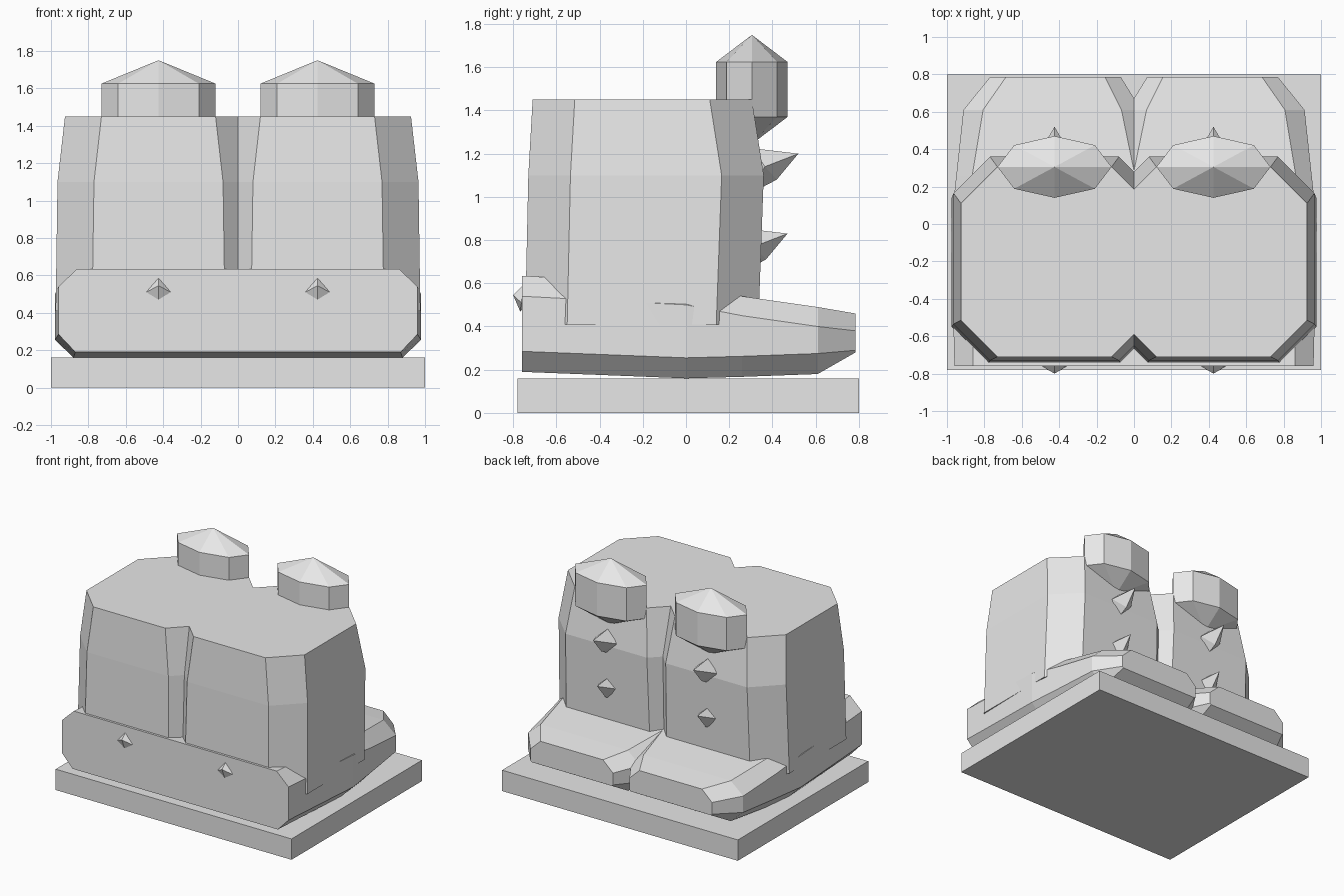
import bpy
import bmesh
from math import cos, sin, pi
from mathutils import Vector

cube = bpy.data.objects.get("Cube")
if cube:
    bpy.data.objects.remove(cube, do_unlink=True)

GREY = (0.8, 0.8, 0.8, 1.0)
stone = bpy.data.materials.new("plain_grey")
stone.use_nodes = True
stone.diffuse_color = GREY
stone.node_tree.nodes["Principled BSDF"].inputs["Base Color"].default_value = GREY


def finish(name, bm, mirrored=True):
    bmesh.ops.recalc_face_normals(bm, faces=bm.faces)
    mesh = bpy.data.meshes.new(name)
    bm.to_mesh(mesh)
    bm.free()
    mesh.materials.append(stone)
    obj = bpy.data.objects.new(name, mesh)
    bpy.context.collection.objects.link(obj)
    if mirrored:
        obj.modifiers.new("Mirror", 'MIRROR')
    return obj


def loft(rings, cut=False):
    """Skin a list of equal-length rings, cap the ends, optionally cut at x = 0."""
    bm = bmesh.new()
    loops = [[bm.verts.new(p) for p in ring] for ring in rings]
    for a, b in zip(loops, loops[1:]):
        for i in range(len(a)):
            j = (i + 1) % len(a)
            bm.faces.new((a[i], a[j], b[j], b[i]))
    for end in (loops[0], loops[-1]):
        bm.faces.new(end)
    bmesh.ops.recalc_face_normals(bm, faces=bm.faces)
    if cut:
        bmesh.ops.bisect_plane(bm, geom=bm.verts[:] + bm.edges[:] + bm.faces[:],
                               plane_co=(0, 0, 0), plane_no=(1, 0, 0), clear_inner=True)
    return bm


def hull(points):
    bm = bmesh.new()
    for p in points:
        bm.verts.new(p)
    bmesh.ops.convex_hull(bm, input=bm.verts[:])
    return bm


# Base slab
bm = bmesh.new()
bmesh.ops.create_cube(bm, size=1)
bmesh.ops.scale(bm, vec=(2, 1.58, 0.16), verts=bm.verts)
bmesh.ops.translate(bm, vec=(0, 0.01, 0.08), verts=bm.verts)
finish("base_slab", bm, mirrored=False)


# Feet: chamfered sections from the flat heel to the split toes
def foot_ring(y, cx, mid, top_w, low_w, bottom, low, high, top):
    side = [(low_w, bottom), (mid, low), (mid, high), (top_w, top)]
    right = [(cx + w, y, z) for w, z in side]
    left = [(cx - w, y, z) for w, z in reversed(side)]
    return right + left


foot_sections = [
    (-0.76, 0.42, 0.54, 0.44, 0.45, 0.19, 0.285, 0.54, 0.635),
    (0.0, 0.43, 0.548, 0.44, 0.45, 0.16, 0.255, 0.50, 0.59),
    (0.26, 0.43, 0.52, 0.435, 0.43, 0.167, 0.262, 0.45, 0.54),
    (0.61, 0.437, 0.475, 0.37, 0.37, 0.18, 0.275, 0.40, 0.49),
    (0.785, 0.42, 0.35, 0.265, 0.34, 0.28, 0.29, 0.38, 0.46),
]
finish("feet", loft([foot_ring(*s) for s in foot_sections], cut=True))


# Leg shafts: tapering boxes with cut corners, joined at the centre
def shaft_ring(z, half, front, back, c=0.195):
    cx = 0.425
    right = [(half - c, front), (half, front + c), (half, back - c), (half - c, back)]
    pts = right + [(-x, y) for x, y in reversed(right)]
    return [(cx + x, y, z) for x, y in pts]


finish("leg_shafts", loft([
    shaft_ring(0.41, 0.55, -0.745, 0.335),
    shaft_ring(1.10, 0.54, -0.73, 0.36),
    shaft_ring(1.45, 0.50, -0.71, 0.305),
], cut=True))

# Knee caps: flattened octagonal drums with pointed ends
cap_points = [(0.425, 0.305, 1.75), (0.425, 0.305, 1.245)]
for i in range(8):
    a = i * pi / 4
    for z in (1.37, 1.625):
        cap_points.append((0.425 + 0.305 * cos(a), 0.305 + 0.165 * sin(a), z))
finish("knee_caps", hull(cap_points))


# Spikes: stretched diamonds on the shins and heels
def spike(name, tip, top, bottom, side, half, root):
    pts = [Vector((0.425, y, z)) for y, z in (tip, top, bottom, root)]
    pts += [Vector((0.425 + s * half, *side)) for s in (-1, 1)]
    finish(name, hull(pts))


for name, dy, dz in (("upper_shin_spikes", 0, 0), ("lower_shin_spikes", -0.05, -0.37)):
    spike(name, (0.52 + dy, 1.20 + dz), (0.31 + dy, 1.225 + dz),
          (0.42 + dy, 1.08 + dz), (0.365 + dy, 1.14 + dz), 0.09, (0.27 + dy, 1.0 + dz))
spike("heel_spikes", (-0.80, 0.545), (-0.755, 0.59), (-0.768, 0.47),
      (-0.762, 0.51), 0.065, (-0.70, 0.52))
